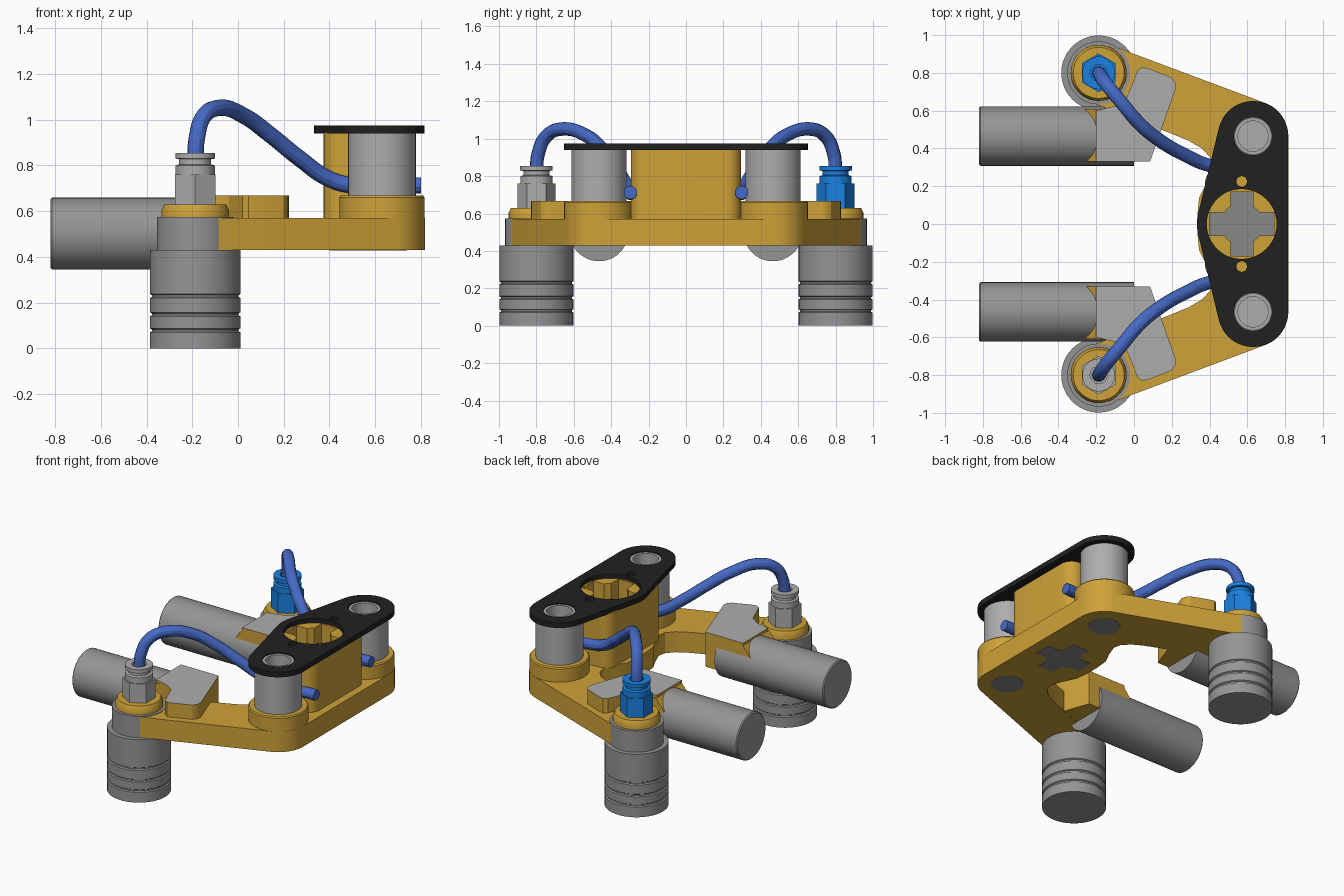
import bpy, bmesh
from math import sin, cos, radians, asin, degrees, pi
from mathutils import Matrix

if "Cube" in bpy.data.objects:
    bpy.data.objects.remove(bpy.data.objects["Cube"])


def material(name, rgb):
    m = bpy.data.materials.new(name)
    m.diffuse_color = (*rgb, 1)
    m.use_nodes = True
    m.node_tree.nodes["Principled BSDF"].inputs["Base Color"].default_value = m.diffuse_color
    return m


YELLOW = material("yellow", (0.62, 0.36, 0.04))
BLACK = material("black", (0.015, 0.015, 0.015))
BLUE = material("blue", (0.01, 0.22, 0.75))
TUBE = material("tube_blue", (0.06, 0.14, 0.55))
DARK = material("dark_grey", (0.25, 0.25, 0.25))
MID = material("mid_grey", (0.3, 0.3, 0.3))
LIGHT = material("light_grey", (0.42, 0.42, 0.42))


def finish(name, bm, mat, matrix=Matrix()):
    bmesh.ops.remove_doubles(bm, verts=bm.verts, dist=1e-5)
    bmesh.ops.recalc_face_normals(bm, faces=bm.faces)
    me = bpy.data.meshes.new(name)
    bm.to_mesh(me)
    bm.free()
    me.transform(matrix)
    me.materials.clear()
    me.materials.append(mat)
    ob = bpy.data.objects.new(name, me)
    bpy.context.collection.objects.link(ob)
    return ob


def curve_to_mesh(name, cu, mat, matrix=Matrix()):
    tmp = bpy.data.objects.new(name + "_curve", cu)
    bpy.context.collection.objects.link(tmp)
    deps = bpy.context.evaluated_depsgraph_get()
    me = bpy.data.meshes.new_from_object(tmp.evaluated_get(deps))
    bm = bmesh.new()
    bm.from_mesh(me)
    bpy.data.objects.remove(tmp)
    bpy.data.meshes.remove(me)
    return finish(name, bm, mat, matrix)


def slab(name, loops, z0, z1, mat, rot=Matrix()):
    """Flat outline (first loop) with holes (other loops), extruded z0..z1."""
    cu = bpy.data.curves.new(name, 'CURVE')
    cu.dimensions, cu.fill_mode, cu.extrude = '2D', 'BOTH', (z1 - z0) / 2
    for loop in loops:
        sp = cu.splines.new('POLY')
        sp.points.add(len(loop) - 1)
        for p, (x, y) in zip(sp.points, loop):
            p.co = (x, y, 0, 1)
        sp.use_cyclic_u = True
    return curve_to_mesh(name, cu, mat, rot @ Matrix.Translation((0, 0, (z0 + z1) / 2)))


def lathe(name, profile, loc, mat, steps=48, rot=Matrix()):
    bm = bmesh.new()
    vs = [bm.verts.new((0, r, z)) for r, z in profile]
    es = [bm.edges.new(p) for p in zip(vs, vs[1:])]
    bmesh.ops.spin(bm, geom=vs + es, cent=(0, 0, 0), axis=(0, 0, 1), angle=2 * pi, steps=steps)
    return finish(name, bm, mat, Matrix.Translation(loc) @ rot)


def arc(cx, cy, r, a0, a1, n=20):
    return [(cx + r * cos(radians(a0 + (a1 - a0) * i / n)),
             cy + r * sin(radians(a0 + (a1 - a0) * i / n))) for i in range(n + 1)]


def circle(cx, cy, r, n=48):
    return arc(cx, cy, r, 0, 360 - 360 / n, n - 1)


def hull(circles):
    pts = sorted({p for c in circles for p in circle(*c)})

    def chain(ps):
        out = []
        for p in ps:
            while len(out) > 1 and ((out[-1][0] - out[-2][0]) * (p[1] - out[-2][1])
                                    - (out[-1][1] - out[-2][1]) * (p[0] - out[-2][0])) <= 0:
                out.pop()
            out.append(p)
        return out[:-1]
    return chain(pts) + chain(pts[::-1])


CX, PX, PY, SX, SY = 0.57, 0.63, 0.465, -0.187, 0.8

# cross-shaped opening through the centre
cross = []
for k in range(4):
    a = radians(90 * k)
    for u, v in ((0.17, -0.06), (0.17, 0.06)):
        cross.append((CX + u * cos(a) - v * sin(a), u * sin(a) + v * cos(a)))
    d = degrees(asin(0.06 / 0.11))
    cross += arc(CX, 0, 0.11, 90 * k + d, 90 * k + 90 - d, 5)

# V-shaped frame
half = arc(PX, PY, 0.187, 0, 68) + arc(SX, SY, 0.16, 68, 248) + [
    (0.2, 0.478), (0.29, 0.44), (0.36, 0.4), (0.405, 0.35), (0.415, 0.3),
    (0.385, 0.22), (0.345, 0.14), (0.335, 0.04)]
slab("frame", [half + [(x, -y) for x, y in reversed(half)], cross], 0.43, 0.57, YELLOW)
slab("cross_insert", [cross], 0.428, 0.45, DARK)

# centre boss
slab("centre_boss", [hull([(x, y, 0.08) for x in (0.455, 0.685) for y in (-0.215, 0.215)]), cross],
     0.565, 0.945, YELLOW)

# black top plate
slab("top_plate", [hull([(PX, PY, 0.186), (PX, -PY, 0.186), (CX, 0, 0.237)]), circle(CX, 0, 0.185)]
     + [circle(PX, s * PY, 0.1) for s in (1, -1)] + [circle(CX, s * 0.225, 0.028) for s in (1, -1)],
     0.94, 0.975, BLACK)

TO_X = Matrix.Rotation(radians(90), 4, 'Y')
TO_Y = Matrix.Rotation(radians(90), 4, 'X')

for s, side in ((1, "left"), (-1, "right")):
    # post and its seat
    lathe("post_seat_" + side, [(0, 0.56), (0.186, 0.56), (0.186, 0.66), (0.18, 0.668), (0, 0.668)],
          (PX, s * PY, 0), YELLOW)
    lathe("post_" + side, [(0, 0.66), (0.148, 0.66), (0.148, 0.945), (0.098, 0.945), (0.098, 0.97),
                           (0.08, 0.97), (0.08, 0.85), (0, 0.85)], (PX, s * PY, 0), LIGHT)
    lathe("post_foot_" + side, [(0, 0.428), (0.1, 0.428), (0.1, 0.44), (0, 0.44)], (PX, s * PY, 0), DARK)

    # vertical grooved cylinder
    prof = [(0, 0), (0.198, 0)]
    for z in (0.07, 0.14, 0.22):
        prof += [(0.198, z), (0.19, z + 0.005), (0.19, z + 0.013), (0.198, z + 0.018)]
    prof += [(0.198, 0.43), (0.167, 0.43), (0.167, 0.574), (0, 0.574)]
    lathe("vertical_cylinder_" + side, prof, (SX, s * SY, 0), MID)
    lathe("collar_" + side, [(0, 0.57), (0.148, 0.57), (0.148, 0.605), (0.135, 0.63), (0, 0.63)],
          (SX, s * SY, 0), YELLOW)

    # tube fitting
    fit = BLUE if s > 0 else LIGHT
    lathe("fitting_hex_" + side, [(0, 0.62), (0.102, 0.62), (0.102, 0.76), (0, 0.76)],
          (SX, s * SY, 0), fit, steps=6)
    lathe("fitting_neck_" + side, [(0, 0.75), (0.086, 0.75), (0.086, 0.8), (0.07, 0.805), (0.07, 0.828),
                                   (0.087, 0.83), (0.087, 0.855), (0.045, 0.855), (0.045, 0.84), (0, 0.84)],
          (SX, s * SY, 0), fit)

    # horizontal cylinder
    lathe("horizontal_cylinder_" + side, [(0, -0.82), (0.15, -0.82), (0.157, -0.813), (0.157, 0), (0, 0)],
          (0, s * PY, 0.502), MID, rot=TO_X)

    # clamp block, grey on top, with a sloped shoulder
    outline = [(-0.2, 0.33), (0.085, 0.33), (0.222, 0.72), (0.218, 0.75), (0.2, 0.775), (0.075, 0.825),
               (0.045, 0.83), (0.02, 0.815), (-0.04, 0.665), (-0.1, 0.625), (-0.2, 0.6)]
    block = slab("clamp_block_" + side, [[(x, s * y) for x, y in outline]], 0.432, 0.668, YELLOW)
    block.data.materials.append(LIGHT)
    for f in block.data.polygons:
        f.material_index = int(f.normal.z > 0.9)
    ys = sorted((-s * 0.33, -s * 0.61))
    slab("clamp_shoulder_" + side, [[(-0.26, 0.434), (-0.1, 0.434), (-0.1, 0.65), (-0.2, 0.65), (-0.26, 0.575)]],
         ys[0], ys[1], YELLOW, TO_Y)

    # air tube
    path = [(SX, 0.8, 0.83), (-0.18, 0.79, 0.92), (-0.15, 0.745, 1.015), (-0.08, 0.66, 1.052),
            (0.03, 0.53, 1.015), (0.14, 0.44, 0.935), (0.27, 0.365, 0.83), (0.4, 0.31, 0.74),
            (0.5, 0.297, 0.713), (0.8, 0.297, 0.713)]
    cu = bpy.data.curves.new("tube", 'CURVE')
    cu.dimensions, cu.bevel_depth, cu.bevel_resolution = '3D', 0.036, 4
    cu.resolution_u, cu.use_fill_caps = 8, True
    sp = cu.splines.new('BEZIER')
    sp.bezier_points.add(len(path) - 1)
    for p, (x, y, z) in zip(sp.bezier_points, path):
        p.co = (x, s * y, z)
        p.handle_left_type = p.handle_right_type = 'AUTO'
    curve_to_mesh("air_tube_" + side, cu, TUBE)

# smooth round faces, keep edges sharp
for ob in bpy.context.collection.objects:
    ob.select_set(True)
    bpy.context.view_layer.objects.active = ob
bpy.ops.object.shade_smooth_by_angle(angle=radians(30))
